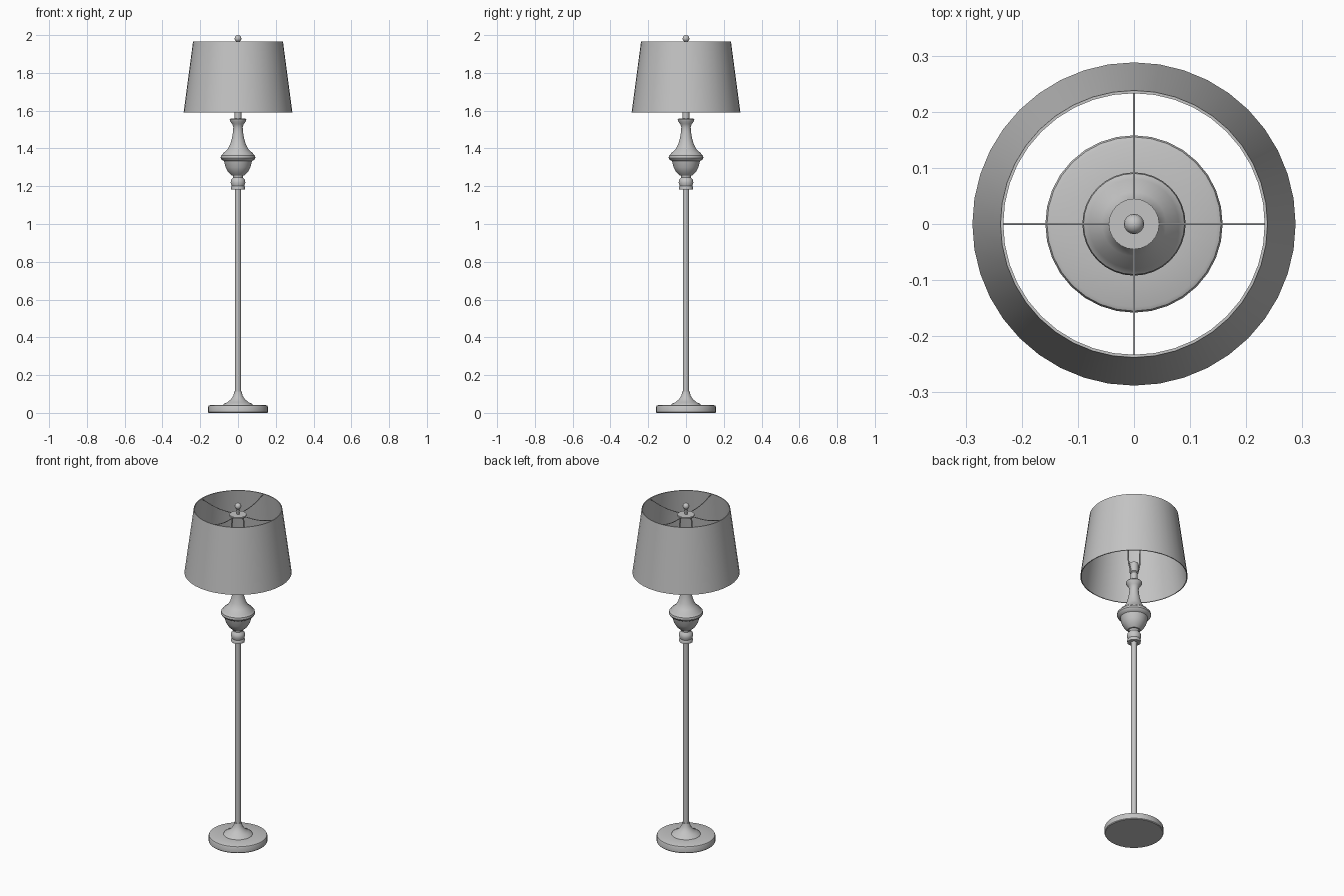
import bpy, bmesh, math
from mathutils import Vector

cube = bpy.data.objects.get("Cube")
if cube:
    bpy.data.objects.remove(cube, do_unlink=True)

grey = bpy.data.materials.new("plain_grey")
grey.use_nodes = True
grey.diffuse_color = (0.55, 0.55, 0.55, 1)
grey.node_tree.nodes["Principled BSDF"].inputs["Base Color"].default_value = grey.diffuse_color


def lathe(name, profile, sides=32, angle=35):
    """Revolve (radius, height) points around the z axis."""
    bm = bmesh.new()
    verts = [bm.verts.new((r, 0, z)) for r, z in profile]
    edges = [bm.edges.new(pair) for pair in zip(verts, verts[1:])]
    bmesh.ops.spin(bm, geom=verts + edges, cent=(0, 0, 0), axis=(0, 0, 1),
                   angle=math.tau, steps=sides)
    bmesh.ops.remove_doubles(bm, verts=bm.verts, dist=0.0003)
    bmesh.ops.recalc_face_normals(bm, faces=bm.faces)
    mesh = bpy.data.meshes.new(name)
    bm.to_mesh(mesh)
    bm.free()
    obj = bpy.data.objects.new(name, mesh)
    bpy.context.collection.objects.link(obj)
    mesh.materials.append(grey)
    bpy.ops.object.select_all(action="DESELECT")
    obj.select_set(True)
    bpy.context.view_layer.objects.active = obj
    bpy.ops.object.shade_smooth_by_angle(angle=math.radians(angle))
    return obj


def wire(name, points, radius, turn):
    """Smooth round wire through (radius, height) points, turned about z."""
    curve = bpy.data.curves.new(name, "CURVE")
    curve.dimensions = "3D"
    curve.bevel_depth = radius
    curve.bevel_resolution = 1
    curve.resolution_u = 6
    curve.use_fill_caps = True
    spline = curve.splines.new("BEZIER")
    spline.bezier_points.add(len(points) - 1)
    for p, (r, z) in zip(spline.bezier_points, points):
        p.co = Vector((r, 0, z))
        p.handle_left_type = p.handle_right_type = "AUTO"
    obj = bpy.data.objects.new(name, curve)
    obj.rotation_euler.z = turn
    curve.materials.append(grey)
    bpy.context.collection.objects.link(obj)


# Round foot with a softened rim and a flared collar
lathe("base", [(0, 0), (0.155, 0), (0.158, 0.004), (0.158, 0.032), (0.155, 0.038),
               (0.148, 0.041), (0.078, 0.043), (0.074, 0.048), (0.055, 0.057),
               (0.036, 0.073), (0.024, 0.092), (0.02, 0.112), (0, 0.112)])

# Long pole
lathe("pole", [(0, 0.1), (0.016, 0.1), (0.016, 1.19), (0, 1.19)], 16)

# Small turned knob on top of the pole
lathe("knob", [(0, 1.182), (0.036, 1.182), (0.037, 1.195), (0.033, 1.202),
               (0.039, 1.218), (0.036, 1.234), (0.026, 1.246), (0.026, 1.254),
               (0.03, 1.262), (0, 1.262)], 24)

# Turned bowl, collar and waisted neck
lathe("vase", [(0, 1.255), (0.034, 1.258), (0.052, 1.275), (0.066, 1.3), (0.074, 1.333),
               (0.086, 1.34), (0.092, 1.35), (0.09, 1.362), (0.08, 1.371),
               (0.078, 1.376), (0.057, 1.393), (0.042, 1.42), (0.032, 1.455),
               (0.026, 1.49), (0.025, 1.512), (0.031, 1.53), (0.042, 1.543),
               (0.044, 1.552), (0.04, 1.558), (0, 1.558)])

# Neck and lamp socket
lathe("socket", [(0, 1.55), (0.018, 1.55), (0.018, 1.61), (0.024, 1.615),
                 (0.024, 1.67), (0, 1.67)], 16)

# Thin tapered shade, open at both ends
lathe("shade", [(0.288, 1.59), (0.238, 1.966), (0.233, 1.966), (0.283, 1.59),
                (0.288, 1.59)], 40)

# Top plate and finial
lathe("top_plate", [(0, 1.925), (0.045, 1.925), (0.045, 1.934), (0, 1.934)], 24)
ball = [(0.018 * math.sin(a), 1.982 - 0.018 * math.cos(a))
        for a in [math.pi * i / 8 for i in range(9)]]
lathe("finial_ball", ball, 16)
lathe("finial_stem", [(0, 1.93), (0.007, 1.93), (0.007, 1.97), (0, 1.97)], 12)

# Spokes holding the shade
for i in range(4):
    wire(f"spoke_{i + 1}", [(0.04, 1.93), (0.14, 1.935), (0.235, 1.96)], 0.0022, i * math.pi / 2)

# Harp arms carrying the top plate
for i, side in enumerate(("left", "right")):
    wire(f"harp_{side}", [(0.016, 1.605), (0.036, 1.66), (0.042, 1.76), (0.04, 1.86),
                          (0.034, 1.928)], 0.004, i * math.pi)
